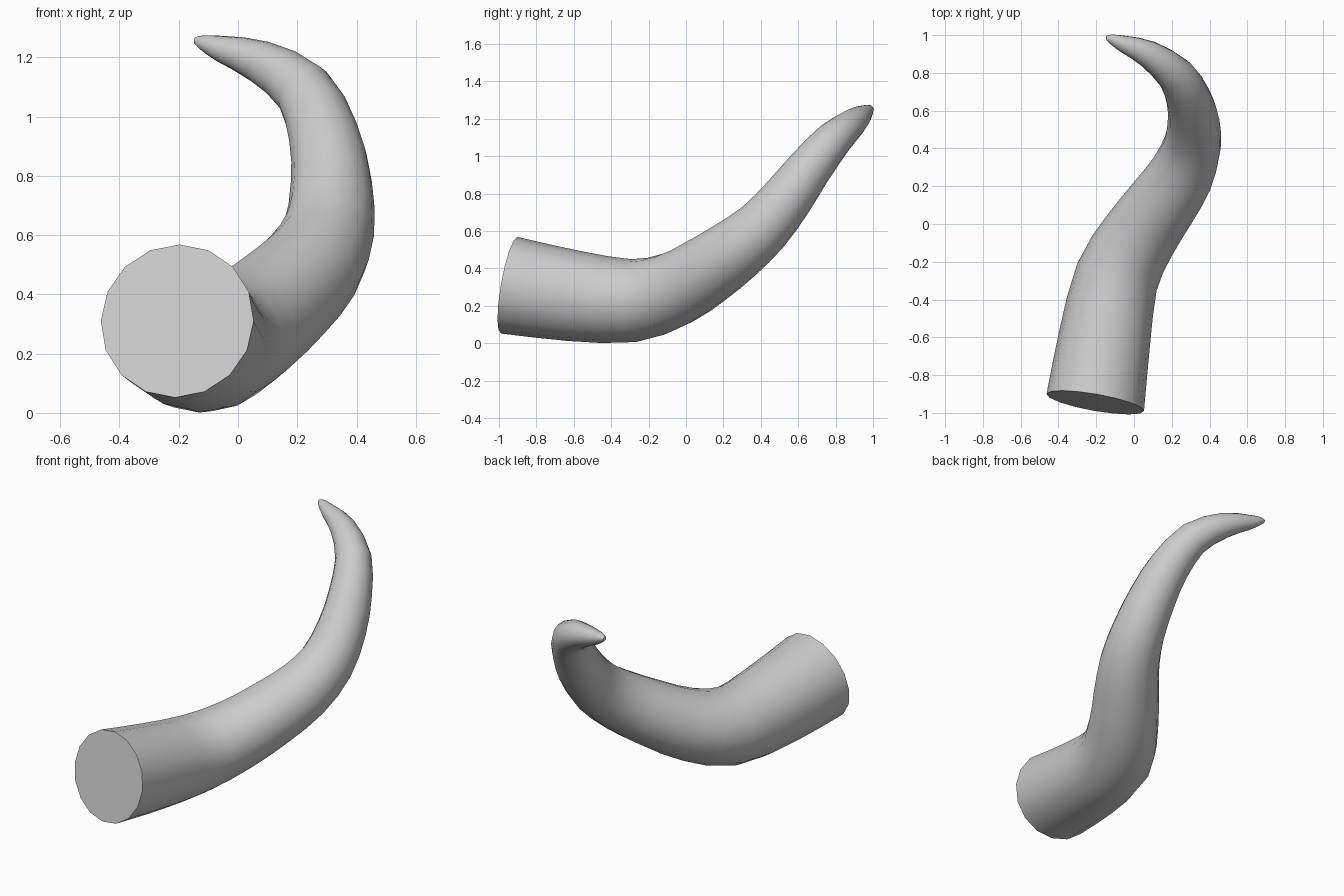
import bpy, bmesh, math
from mathutils import Vector

if "Cube" in bpy.data.objects:
    bpy.data.objects.remove(bpy.data.objects["Cube"])

SIDES = 16
# centreline x, y, z and radius, from the wide base to the tip
PATH = [
    (-0.205, -0.945, 0.31, 0.262), (-0.155, -0.60, 0.253, 0.243),
    (-0.09, -0.28, 0.228, 0.222), (0.03, -0.06, 0.29, 0.202),
    (0.15, 0.11, 0.39, 0.188), (0.25, 0.26, 0.495, 0.173),
    (0.307, 0.41, 0.62, 0.154), (0.315, 0.545, 0.78, 0.137),
    (0.29, 0.66, 0.935, 0.12), (0.22, 0.79, 1.09, 0.10),
    (0.075, 0.90, 1.185, 0.073), (-0.06, 0.955, 1.23, 0.044),
    (-0.125, 0.981, 1.252, 0.023), (-0.147, 0.987, 1.257, 0.009)]
P = [Vector(p) for p in PATH]


def spline(steps):
    """Smooth curve through the path, radius included."""
    ext = [P[0] * 2 - P[1]] + P + [P[-1] * 2 - P[-2]]
    out = []
    for i in range(len(P) - 1):
        a, b, c, d = ext[i:i + 4]
        for s in range(steps):
            t = s / steps
            out.append(0.5 * (2 * b + (c - a) * t + (2 * a - 5 * b + 4 * c - d) * t ** 2
                              + (3 * b - a - 3 * c + d) * t ** 3))
    return out + [P[-1]]


# tapered tube swept along the curve without twisting
pts = spline(2)
bm = bmesh.new()
rings = []
up = Vector((0, 0, 1))
for i, p in enumerate(pts):
    tan = (pts[min(i + 1, len(pts) - 1)] - pts[max(i - 1, 0)]).xyz.normalized()
    if i == 0:
        tan = Vector((0.17, 0.97, -0.17)).normalized()
    up = (up - tan * up.dot(tan)).normalized()
    side = tan.cross(up)
    rings.append([bm.verts.new(p.xyz + p.w * (up * math.cos(a) + side * math.sin(a)))
                  for a in (2 * math.pi * k / SIDES for k in range(SIDES))])
for r, q in zip(rings, rings[1:]):
    for k in range(SIDES):
        n = (k + 1) % SIDES
        bm.faces.new((r[k], r[n], q[n], q[k]))

# flat base cap and tip cap
bm.faces.new(rings[0])
bm.faces.new(rings[-1])
bmesh.ops.recalc_face_normals(bm, faces=bm.faces)

mesh = bpy.data.meshes.new("horn")
bm.to_mesh(mesh)
bm.free()
horn = bpy.data.objects.new("horn", mesh)
bpy.context.collection.objects.link(horn)
bpy.context.view_layer.objects.active = horn
horn.select_set(True)
bpy.ops.object.shade_smooth_by_angle(angle=math.radians(50))
